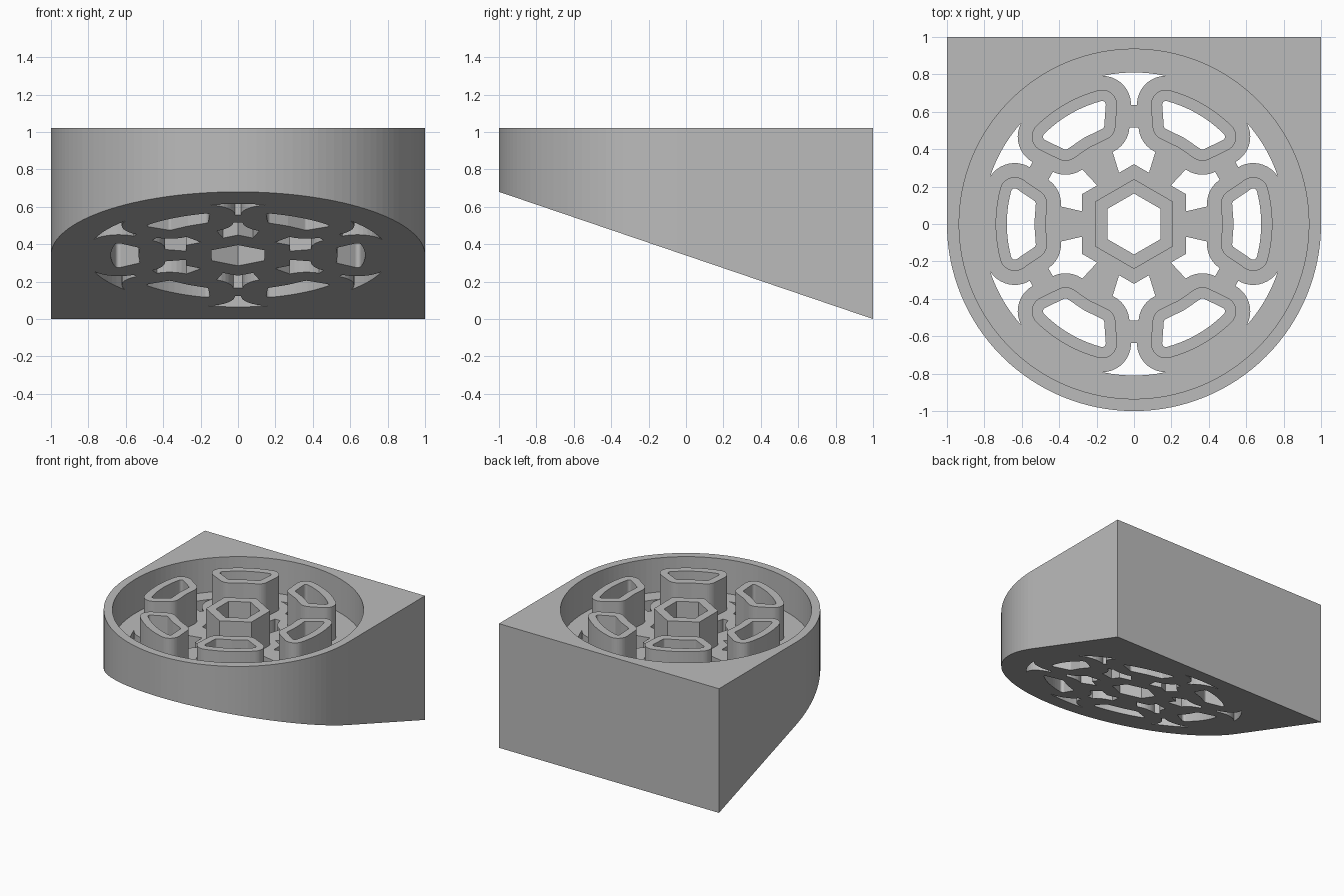
import bpy, bmesh
from math import sin, cos, pi, radians, atan2
from mathutils import Vector, Matrix

cube = bpy.data.objects.get("Cube")
if cube:
    bpy.data.objects.remove(cube, do_unlink=True)

TOP, FLOOR, FRONT_LIFT = 1.02, 0.74, 0.68
LOW, HIGH = -0.3, 1.4


def arc(radius, start, end, steps):
    return [Vector((radius * cos(a), radius * sin(a)))
            for a in (radians(start + (end - start) * i / steps) for i in range(steps + 1))]


def circle(radius, sides, start=0):
    return arc(radius, start, start + 360, sides)[:-1]


def turned(points, degrees):
    spin = Matrix.Rotation(radians(degrees), 2)
    return [spin @ p for p in points]


def offset(points, d):
    """Grow a counter-clockwise outline, rounding its convex corners."""
    out = []
    for i, p in enumerate(points):
        a = (p - points[i - 1]).normalized()
        b = (points[(i + 1) % len(points)] - p).normalized()
        n1, n2 = Vector((a.y, -a.x)), Vector((b.y, -b.x))
        turn = atan2(a.x * b.y - a.y * b.x, a.dot(b))
        if turn > 0.2:
            steps = max(2, int(turn / 0.16))
            out += [p + Matrix.Rotation(turn * k / steps, 2) @ n1 * d for k in range(steps + 1)]
        else:
            out.append(p + (n1 + n2) * d / (1 + n1.dot(n2)))
    return out


def prisms(name, parts):
    """One object holding an upright prism for each (outline, bottom, top)."""
    bm = bmesh.new()
    for outline, z0, z1 in parts:
        low = [bm.verts.new((p.x, p.y, z0)) for p in outline]
        high = [bm.verts.new((p.x, p.y, z1)) for p in outline]
        bm.faces.new(low[::-1])
        bm.faces.new(high)
        for i in range(len(low)):
            bm.faces.new((low[i - 1], low[i], high[i], high[i - 1]))
    mesh = bpy.data.meshes.new(name)
    bm.to_mesh(mesh)
    bm.free()
    obj = bpy.data.objects.new(name, mesh)
    bpy.context.scene.collection.objects.link(obj)
    return obj


# Housing: round front, square back
housing = prisms("wedge_housing", [(arc(1, 180, 360, 64) + [Vector((1, 1)), Vector((-1, 1))], LOW, TOP)])

# Well and drain opening
well = prisms("well_cutter", [(circle(0.935, 128), FLOOR, HIGH)])
drain = prisms("drain_cutter", [(circle(0.81, 128), LOW - 0.1, HIGH)])

# Outline shared by the six ring sockets
core = arc(0.66, -15, 15, 10) + [Vector(p) for p in ((0.545, 0.108), (0.553, 0), (0.545, -0.108))]
spoke = [Vector(p) for p in ((0.2, -0.05), (0.44, -0.105), (0.44, 0.105), (0.2, 0.05))]
bar = [Vector(p) for p in ((0.515, -0.11), (0.635, -0.11), (0.635, 0.11), (0.515, 0.11))]

# Hexagonal centre socket, then six sockets with spokes and linking bars
grate = [(circle(0.32, 6, 30), LOW, FLOOR), (circle(0.24, 6, 30), LOW, TOP)]
bores = [(circle(0.163, 6, 30), LOW - 0.1, HIGH)]
for angle in range(0, 360, 60):
    grate += [(turned(offset(core, 0.155), angle), LOW, FLOOR),
              (turned(offset(core, 0.08), angle), LOW, TOP),
              (turned(spoke, angle), LOW, FLOOR),
              (turned(bar, angle + 30), LOW, FLOOR)]
    bores.append((turned(offset(core, 0.02), angle), LOW - 0.1, HIGH))
lattice = prisms("grate", grate)
bore = prisms("bore_cutter", bores)

# Block that slices the underside to a slope
slope = prisms("slope_cutter", [([Vector(p) for p in ((-2, -2), (2, -2), (2, 2), (-2, 2))], -2, 0)])
for v in slope.data.vertices:
    if v.co.z > -1:
        v.co.z = FRONT_LIFT * (1 - v.co.y) / 2

# Combine everything into one solid
helpers = [(well, "DIFFERENCE"), (drain, "DIFFERENCE"), (lattice, "UNION"),
           (bore, "DIFFERENCE"), (slope, "DIFFERENCE")]
for helper, operation in helpers:
    helper.hide_render = True
    mod = housing.modifiers.new(helper.name, "BOOLEAN")
    mod.object, mod.operation, mod.solver = helper, operation, "EXACT"
    mod.use_self = helper is lattice
bpy.context.view_layer.update()
solid = bpy.data.meshes.new_from_object(housing.evaluated_get(bpy.context.evaluated_depsgraph_get()))
housing.modifiers.clear()
housing.data = solid
for helper, _ in helpers:
    bpy.data.objects.remove(helper, do_unlink=True)

# Single grey finish
grey = bpy.data.materials.new("plain_grey")
grey.use_nodes = True
colour = (0.5, 0.5, 0.5, 1)
grey.diffuse_color = colour
grey.node_tree.nodes["Principled BSDF"].inputs["Base Color"].default_value = colour
solid.materials.clear()
solid.materials.append(grey)
for face in solid.polygons:
    face.material_index = 0
    face.use_smooth = False
